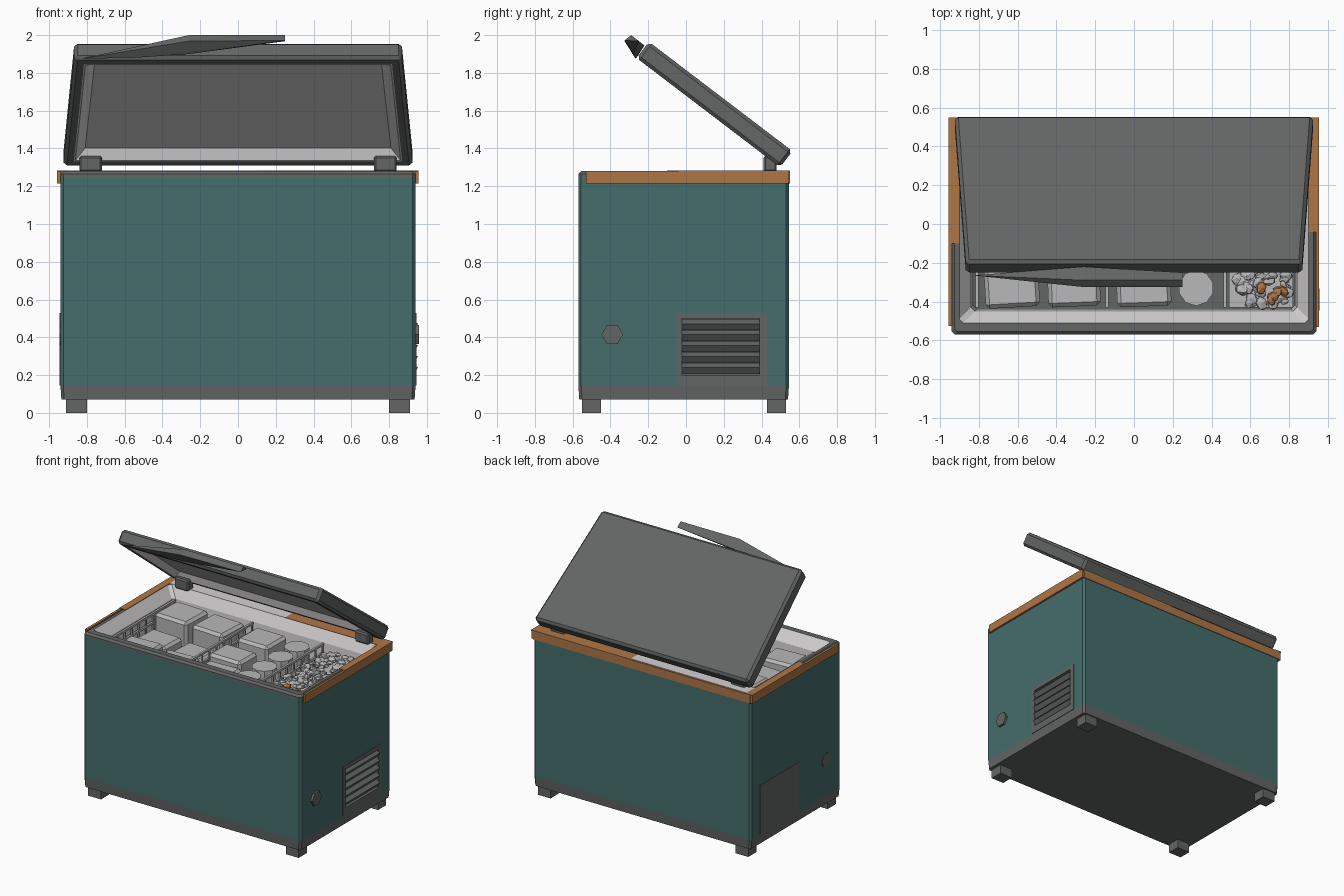
import bpy, bmesh, math, random
from mathutils import Vector, Matrix

if "Cube" in bpy.data.objects:
    bpy.data.objects.remove(bpy.data.objects["Cube"])

random.seed(4)


def material(name, rgb):
    m = bpy.data.materials.new(name)
    m.diffuse_color = (*rgb, 1)
    m.use_nodes = True
    m.node_tree.nodes["Principled BSDF"].inputs["Base Color"].default_value = m.diffuse_color
    return m


GREEN = material("teal_paint", (0.058, 0.155, 0.147))
GREY = material("dark_grey", (0.125, 0.13, 0.13))
RUST = material("orange_brown", (0.42, 0.18, 0.06))
LIGHT = material("liner_light_grey", (0.66, 0.64, 0.65))
PACK = material("package_grey", (0.48, 0.48, 0.48))


def finish(bm, name, mats, recalc=True):
    if recalc:
        bmesh.ops.recalc_face_normals(bm, faces=bm.faces)
    me = bpy.data.meshes.new(name)
    bm.to_mesh(me)
    bm.free()
    for m in mats:
        me.materials.append(m)
    ob = bpy.data.objects.new(name, me)
    bpy.context.collection.objects.link(ob)
    return ob


def box(name, x, y, z, mat, bevel=0.0, rot=None):
    """Box from (min, max) ranges, optionally bevelled and turned about its centre."""
    bm = bmesh.new()
    bmesh.ops.create_cube(bm, size=1)
    bmesh.ops.scale(bm, verts=bm.verts, vec=(x[1] - x[0], y[1] - y[0], z[1] - z[0]))
    if bevel:
        bmesh.ops.bevel(bm, geom=bm.edges[:], offset=bevel, segments=1, affect='EDGES')
    if rot:
        bmesh.ops.rotate(bm, verts=bm.verts, matrix=Matrix.Rotation(rot[0], 3, rot[1]))
    bmesh.ops.translate(bm, verts=bm.verts, vec=((x[0] + x[1]) / 2, (y[0] + y[1]) / 2, (z[0] + z[1]) / 2))
    return finish(bm, name, [mat])


def cylinder(name, loc, r, depth, sides, mat, axis='Z', r2=None):
    bm = bmesh.new()
    bmesh.ops.create_cone(bm, cap_ends=True, segments=sides, radius1=r, radius2=r2 or r, depth=depth)
    if axis == 'X':
        bmesh.ops.rotate(bm, verts=bm.verts, matrix=Matrix.Rotation(math.pi / 2, 3, 'Y'))
    bmesh.ops.translate(bm, verts=bm.verts, vec=loc)
    return finish(bm, name, [mat])


# --- cabinet: stacked chamfered rectangles, outside up, over the rim, down inside
# (half width, y front, y back, z, chamfer, material of the ring below)
rings = [
    (0.935, -0.565, 0.54, 0.07, 0.015, 1),
    (0.94, -0.57, 0.545, 0.145, 0.015, 1),
    (0.94, -0.57, 0.545, 1.245, 0.015, 0),
    (0.94, -0.57, 0.545, 1.265, 0.015, 1),
    (0.925, -0.555, 0.535, 1.28, 0.015, 1),
    (0.90, -0.51, 0.44, 1.28, 0.02, 1),
    (0.84, -0.45, 0.40, 1.20, 0.02, 2),
    (0.83, -0.44, 0.39, 1.00, 0.02, 2),
]
bm = bmesh.new()
prev = None
for w, y0, y1, z, c, mi in rings:
    pts = [(-w + c, y0), (w - c, y0), (w, y0 + c), (w, y1 - c),
           (w - c, y1), (-w + c, y1), (-w, y1 - c), (-w, y0 + c)]
    loop = [bm.verts.new((px, py, z)) for px, py in pts]
    if prev:
        for i in range(8):
            j = (i + 1) % 8
            bm.faces.new((prev[i], prev[j], loop[j], loop[i])).material_index = mi
    else:
        bm.faces.new(loop[::-1]).material_index = 1
    prev = loop
bm.faces.new(prev).material_index = 1
cabinet = finish(bm, "cabinet", [GREEN, GREY, LIGHT])

# vent recess cut into the right side
cutter = box("vent_cutter", (0.88, 1.0), (-0.02, 0.39), (0.20, 0.50), GREY)
cutter.hide_render = True
mod = cabinet.modifiers.new("vent", 'BOOLEAN')
mod.operation, mod.object, mod.material_mode = 'DIFFERENCE', cutter, 'TRANSFER'
bpy.context.view_layer.objects.active = cabinet
bpy.ops.object.modifier_apply(modifier="vent")
bpy.data.objects.remove(cutter)

# vent frame, slats, drain knob, and the plain panel on the left
frame = [((-0.05, -0.02), (0.145, 0.53)), ((0.39, 0.43), (0.145, 0.53)),
         ((-0.02, 0.39), (0.50, 0.53)), ((-0.02, 0.39), (0.145, 0.20))]
for i, (y, z) in enumerate(frame):
    box(f"vent_frame_{i}", (0.938, 0.944), y, z, GREY)
for i in range(5):
    z = 0.235 + i * 0.058
    box(f"vent_slat_{i}", (0.905, 0.945), (-0.02, 0.39), (z - 0.02, z + 0.02), GREY,
        rot=(math.radians(35), 'Y'))
cylinder("drain_knob", (0.945, -0.39, 0.415), 0.057, 0.024, 6, GREY, 'X')
box("left_vent_panel", (-0.944, -0.938), (-0.05, 0.43), (0.145, 0.53), GREY)
cylinder("left_drain_cap", (-0.94, -0.39, 0.415), 0.057, 0.008, 8, GREY, 'X')

# feet
for sx in (-1, 1):
    for sy in (-0.50, 0.48):
        cx = sx * 0.855
        box("foot", (cx - 0.055, cx + 0.055), (sy - 0.05, sy + 0.05), (0, 0.075), GREY)

# orange trim strips around the top edge, and the rim patches on top
box("right_trim", (0.938, 0.955), (-0.53, 0.545), (1.215, 1.28), RUST)
box("left_trim", (-0.957, -0.938), (-0.525, 0.545), (1.215, 1.28), RUST)
box("back_trim", (-0.94, 0.94), (0.54, 0.55), (1.215, 1.28), RUST)
box("right_rim_top", (0.90, 0.955), (-0.04, 0.55), (1.277, 1.284), RUST)
box("left_rim_top", (-0.957, -0.90), (-0.10, 0.55), (1.277, 1.284), RUST)
box("back_rim_top", (0.10, 0.90), (0.44, 0.55), (1.277, 1.284), RUST)
box("back_rim_liner", (-0.90, 0.10), (0.44, 0.54), (1.277, 1.284), LIGHT)

# --- lid: tapered slab, bevelled, underside inset into a light recessed panel
L, T = 0.955, 0.108
slope = math.radians(37.3)


def lid_point(x, u, v):
    c, s = math.cos(slope), math.sin(slope)
    return Vector((x, 0.498 - c * u + s * v, 1.30 + s * u + c * v))


bm = bmesh.new()
bmesh.ops.create_cube(bm, size=1)
for v in bm.verts:
    u = (0.5 - v.co.y) * L
    half = 0.925 + (0.867 - 0.925) * u / L
    v.co = lid_point(math.copysign(half, v.co.x), u, (v.co.z + 0.5) * T)
bmesh.ops.recalc_face_normals(bm, faces=bm.faces)
bmesh.ops.bevel(bm, geom=bm.edges[:], offset=0.018, segments=1, affect='EDGES')
bm.normal_update()
down = lid_point(0, 0, -1) - lid_point(0, 0, 0)
under = max(bm.faces, key=lambda f: f.normal.dot(down))
bmesh.ops.inset_region(bm, faces=[under], thickness=0.05)
for thick, depth in ((0.012, 0.0), (0.07, -0.045)):
    under.material_index = 1
    res = bmesh.ops.inset_region(bm, faces=[under], thickness=thick, depth=depth)
    for f in res["faces"]:
        f.material_index = 1
finish(bm, "lid", [GREY, LIGHT], recalc=False)

# lid handle: angular grip with a long wedge running to the left
bm = bmesh.new()
for p in [(0.25, -0.325, 1.972), (0.25, -0.29, 2.0), (0.25, -0.25, 1.968),
          (-0.26, -0.325, 1.968), (-0.26, -0.29, 2.0), (-0.26, -0.22, 1.945),
          (-0.26, -0.28, 1.90), (-0.83, -0.265, 1.875), (-0.55, -0.27, 1.88)]:
    bm.verts.new(p)
bmesh.ops.convex_hull(bm, input=bm.verts)
finish(bm, "lid_handle", [GREY])

# hinges
for cx in (-0.78, 0.78):
    box("hinge", (cx - 0.06, cx + 0.06), (0.41, 0.48), (1.275, 1.36), GREY, 0.01)

# --- contents: baskets split by wire dividers
for n, x in (("left", -0.81), ("middle", -0.14), ("right", 0.47)):
    for z in (1.06, 1.13, 1.20):
        box(f"{n}_divider_rail", (x - 0.008, x + 0.008), (-0.43, 0.38), (z - 0.008, z + 0.008), PACK)
    for i in range(10):
        y = -0.42 + i * 0.088
        box(f"{n}_divider_wire", (x - 0.006, x + 0.006), (y - 0.006, y + 0.006), (1.0, 1.2), PACK)

# packages: centre x, centre y, width, depth, top height
packs = [(-0.65, 0.23, 0.29, 0.27, 1.21), (-0.32, 0.21, 0.28, 0.27, 1.21), (0.06, 0.21, 0.27, 0.25, 1.21),
         (-0.63, -0.08, 0.27, 0.22, 1.13), (-0.31, -0.10, 0.26, 0.22, 1.12), (0.02, -0.09, 0.28, 0.22, 1.19),
         (-0.63, -0.32, 0.28, 0.22, 1.17), (-0.31, -0.32, 0.27, 0.21, 1.15), (0.05, -0.32, 0.28, 0.21, 1.16)]
for i, (x, y, w, d, top) in enumerate(packs):
    box(f"package_{i}", (x - w / 2, x + w / 2), (y - d / 2, y + d / 2), (1.0, top), PACK, 0.02,
        (random.uniform(-0.07, 0.07), 'Z'))

# round tubs with lids
for i, y in enumerate((-0.33, -0.13, 0.07, 0.27)):
    cylinder(f"tub_{i}", (0.32, y, 1.08), 0.075, 0.16, 10, PACK, r2=0.085)
    cylinder(f"tub_lid_{i}", (0.32, y, 1.17), 0.092, 0.025, 10, PACK)

# loose small pieces heaped in the right basket, a few of them orange
for name, mat, count in (("loose_pieces", PACK, 190), ("orange_pieces", RUST, 6)):
    bm = bmesh.new()
    for _ in range(count):
        r = random.uniform(0.018, 0.034)
        px, py = random.uniform(0.51, 0.80), random.uniform(-0.41, 0.36)
        if mat is RUST:
            px, py = random.uniform(0.62, 0.78), random.uniform(-0.42, -0.33)
        heap = 0.05 * (1 - ((px - 0.65) / 0.2) ** 2)
        m = Matrix.Translation((px, py, 1.12 + heap + (0.02 if mat is RUST else random.uniform(-0.02, 0.01))))
        m = m @ Matrix.Rotation(random.uniform(0, 3), 4, 'Z') @ Matrix.Rotation(random.uniform(-0.5, 0.5), 4, 'X')
        bmesh.ops.create_icosphere(bm, subdivisions=1, radius=r, matrix=m @ Matrix.Diagonal((1.3, 1, 0.6, 1)))
    finish(bm, name, [mat])
box("loose_pieces_base", (0.49, 0.82), (-0.43, 0.38), (1.0, 1.11), PACK)
